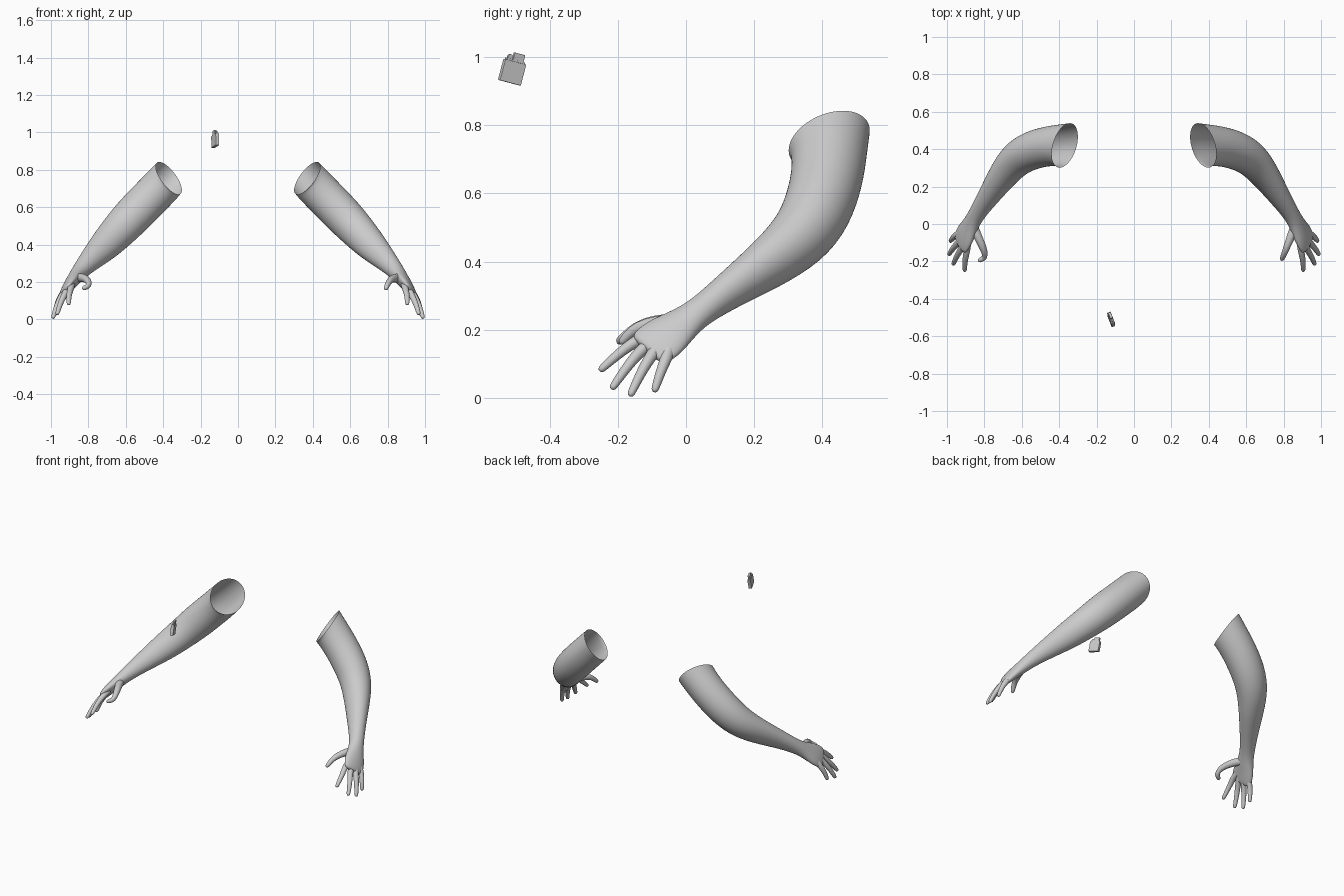
import bpy, bmesh, math
from mathutils import Vector, Matrix

SIDES = 16

if "Cube" in bpy.data.objects:
    bpy.data.objects.remove(bpy.data.objects["Cube"])


def make_material(name, value):
    mat = bpy.data.materials.new(name)
    mat.use_nodes = True
    colour = (value, value, value, 1)
    mat.diffuse_color = colour
    mat.node_tree.nodes["Principled BSDF"].inputs["Base Color"].default_value = colour
    return mat


GREY = make_material("plain grey", 0.6)


def finish(bm, name, smooth):
    bmesh.ops.recalc_face_normals(bm, faces=bm.faces[:])
    mesh = bpy.data.meshes.new(name)
    bm.to_mesh(mesh)
    bm.free()
    mesh.materials.append(GREY)
    obj = bpy.data.objects.new(name, mesh)
    bpy.context.scene.collection.objects.link(obj)
    for face in mesh.polygons:
        face.use_smooth = smooth
    return obj


def loft(name, stations, side, rim=None):
    """Skin elliptical rings along a path of (centre, width, thickness)."""
    bm = bmesh.new()
    centres = [Vector(s[0]) for s in stations]
    rings = []
    for i, (c, width, thick) in enumerate(stations):
        ahead = centres[min(i + 1, len(centres) - 1)]
        behind = centres[max(i - 1, 0)]
        t = (ahead - behind).normalized()
        u = Vector((0, 1, 0))
        u = (u - t * u.dot(t)).normalized()
        n = t.cross(u) * thick
        u = u * width
        if i == 0 and rim:
            u, n = Vector(rim[0]), Vector(rim[1])
        ring = []
        for k in range(SIDES):
            a = math.tau * k / SIDES
            p = centres[i] + u * math.cos(a) + n * math.sin(a)
            ring.append(bm.verts.new((p.x * side, p.y, p.z)))
        rings.append(ring)
    for r, s in zip(rings, rings[1:]):
        for k in range(SIDES):
            j = (k + 1) % SIDES
            bm.faces.new((r[k], r[j], s[j], s[k]))
    bm.faces.new(rings[-1])
    obj = finish(bm, name, True)
    sub = obj.modifiers.new("smooth", "SUBSURF")
    sub.levels = sub.render_levels = 2
    return obj


def digit(name, points, side, base, tip):
    """Tapered finger with a rounded end."""
    last = len(points) - 1
    stations = []
    for i, p in enumerate(points):
        r = base + (tip - base) * i / last
        stations.append((p, r, r))
    end, prev = Vector(points[-1]), Vector(points[-2])
    way = (end - prev).normalized()
    stations.append((end + way * tip * 0.6, tip * 0.75, tip * 0.75))
    stations.append((end + way * tip, tip * 0.35, tip * 0.35))
    loft(name, stations, side)


# Arm from the open sleeve end to the knuckles
ARM = [
    ((.37, .42, .755), .125, .107),
    ((.405, .42, .717), .113, .108),
    ((.475, .415, .645), .108, .108),
    ((.57, .387, .548), .105, .108),
    ((.645, .335, .467), .094, .098),
    ((.715, .24, .392), .072, .086),
    ((.79, .128, .317), .053, .062),
    ((.85, .04, .252), .043, .044),
    ((.876, -.01, .216), .056, .038),
    ((.905, -.06, .18), .076, .031),
    ((.925, -.103, .148), .074, .023),
    ((.932, -.116, .137), .06, .013),
]
RIM = ((-.028, .122, .03), (.066, 0, .084))

# Finger knuckles and tips
FINGERS = {
    "index_finger": ((.892, -.14, .172), (.905, -.245, .087)),
    "middle_finger": ((.92, -.128, .145), (.965, -.212, .035)),
    "ring_finger": ((.94, -.1, .128), (.987, -.16, .015)),
    "little_finger": ((.947, -.055, .122), (.98, -.09, .028)),
}
HAND_ROOT = Vector((.89, -.04, .2))
BACK_OF_HAND = Vector((.8, -.18, .57))

# The left thumb is relaxed, the right thumb is bent
THUMBS = {
    "left": [(.865, -.005, .22), (.842, -.06, .222), (.82, -.115, .216),
             (.805, -.155, .2), (.792, -.185, .168)],
    "right": [(.865, -.005, .22), (.838, -.06, .224), (.812, -.115, .217),
              (.797, -.155, .2), (.797, -.18, .178), (.822, -.193, .168)],
}

for label, side in (("left", 1), ("right", -1)):
    loft(label + "_arm", ARM, side, RIM)
    for name, (knuckle, tip) in FINGERS.items():
        k, t = Vector(knuckle), Vector(tip)
        path = [k.lerp(HAND_ROOT, .4), k, k.lerp(t, .5) + BACK_OF_HAND * .007, t]
        digit(label + "_" + name, path, side, .021, .012)
    digit(label + "_thumb", THUMBS[label], side, .027, .013)

# Pocket lighter, placed in its own tilted frame
across = Vector((.36, -.9, .24)).normalized()
up = Vector((0, .22, .97))
up = (up - across * up.dot(across)).normalized()
depth = across.cross(up)
FRAME = Matrix((across, depth, up)).transposed().to_4x4()
FRAME.translation = Vector((-.122, -.51, .955))


def block(name, size, centre, bevel):
    bm = bmesh.new()
    bmesh.ops.create_cube(bm, size=1)
    bmesh.ops.scale(bm, vec=size, verts=bm.verts)
    bmesh.ops.bevel(bm, geom=bm.edges[:], offset=bevel, segments=2,
                    profile=.5, affect="EDGES")
    bmesh.ops.translate(bm, vec=centre, verts=bm.verts)
    bm.transform(FRAME)
    finish(bm, name, False)


def wheel(name, radius, width, centre):
    bm = bmesh.new()
    bmesh.ops.create_cone(bm, cap_ends=True, segments=SIDES, radius1=radius,
                          radius2=radius, depth=width)
    bm.transform(FRAME @ Matrix.Translation(centre) @ Matrix.Rotation(math.pi / 2, 4, "X"))
    finish(bm, name, False)


block("lighter_body", (.068, .02, .064), (0, 0, 0), .002)
block("lighter_insert", (.06, .015, .006), (0, 0, .034), .001)
block("lighter_chimney", (.034, .014, .024), (-.008, 0, .046), .002)
wheel("lighter_wheel", .008, .008, (.018, 0, .042))
